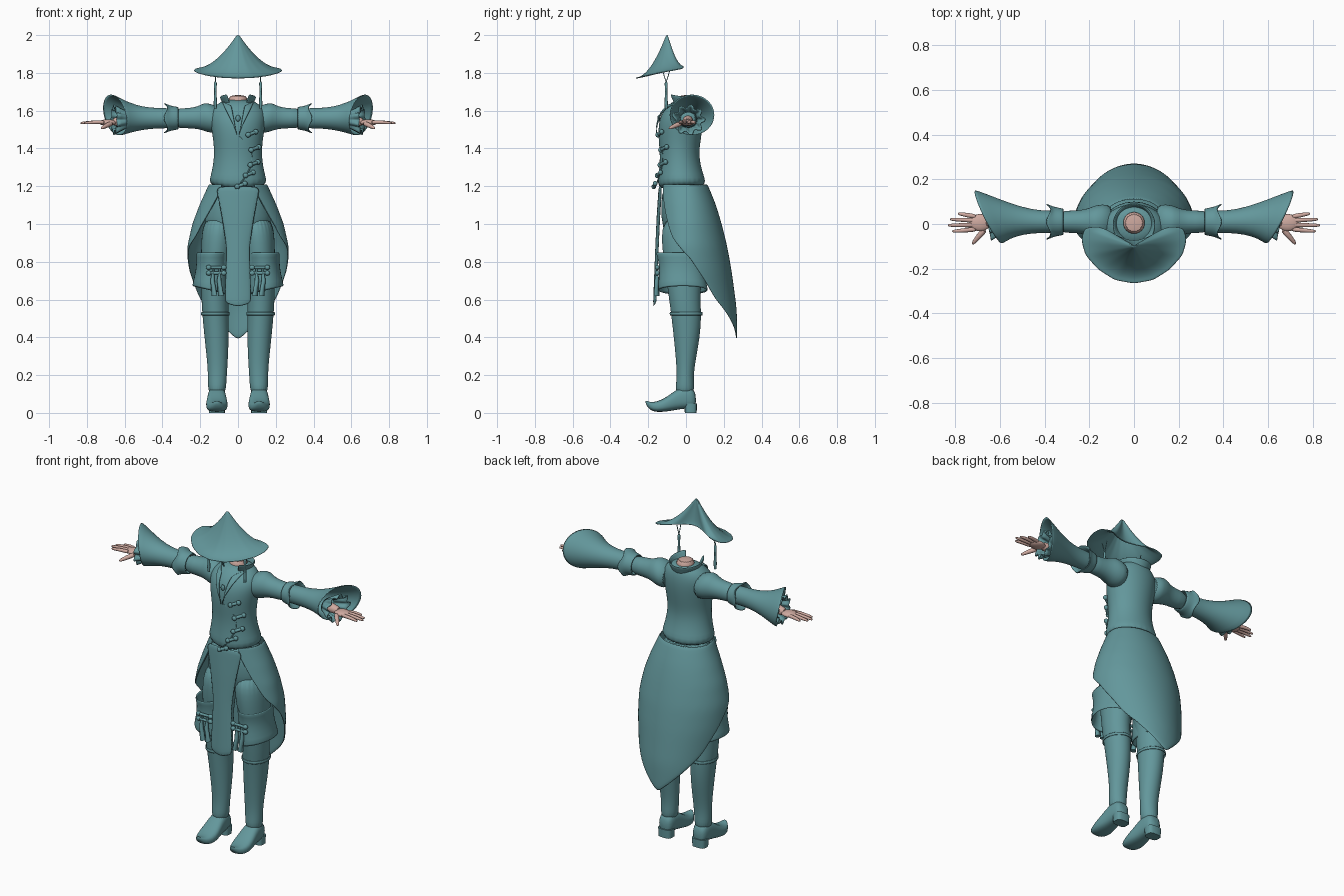
import bpy, bmesh, math
from mathutils import Vector

cube = bpy.data.objects.get("Cube")
if cube:
    bpy.data.objects.remove(cube)


def material(name, rgb):
    m = bpy.data.materials.new(name)
    m.use_nodes = True
    m.diffuse_color = (*rgb, 1)
    m.node_tree.nodes["Principled BSDF"].inputs["Base Color"].default_value = (*rgb, 1)
    return m


TEAL = material("teal cloth", (0.125, 0.31, 0.33))
SKIN = material("skin", (0.62, 0.40, 0.35))
AXES = {"x": ((0, 1, 0), (0, 0, 1)), "y": ((1, 0, 0), (0, 0, 1)), "z": ((1, 0, 0), (0, 1, 0))}


def at(table, t):
    """Interpolate the columns of a table whose first column is t."""
    rows = sorted(table)
    t = min(max(t, rows[0][0]), rows[-1][0])
    for a, b in zip(rows, rows[1:]):
        if t <= b[0]:
            k = (t - a[0]) / (b[0] - a[0])
            return [p + (q - p) * k for p, q in zip(a[1:], b[1:])]


def ring(axis, centre, ra, rb, n=24, power=1):
    a, b = (Vector(v) for v in AXES[axis])
    pts = []
    for i in range(n):
        c, s = math.cos(math.tau * i / n), math.sin(math.tau * i / n)
        c, s = (math.copysign(abs(v) ** power, v) for v in (c, s))
        pts.append(Vector(centre) + a * ra * c + b * rb * s)
    return pts


def upright(z, cx, rx, front, back):
    return ring("z", (cx, (front + back) / 2, z), rx, (back - front) / 2)


def loft(bm, rows, wrap=True, caps=True):
    grid = [[bm.verts.new(p) for p in row] for row in rows]
    n = len(grid[0])
    for r, s in zip(grid, grid[1:]):
        for i in range(n if wrap else n - 1):
            j = (i + 1) % n
            bm.faces.new((r[i], r[j], s[j], s[i]))
    if wrap and caps:
        bm.faces.new(grid[0])
        bm.faces.new(grid[-1])


def tube(bm, pts, radii, n=10):
    pts = [Vector(p) for p in pts]
    rows = []
    for i, p in enumerate(pts):
        way = pts[min(i + 1, len(pts) - 1)] - pts[max(i - 1, 0)]
        turn = way.to_track_quat("Z", "Y")
        rows.append([p + turn @ q for q in ring("z", (0, 0, 0), radii[i], radii[i], n)])
    loft(bm, rows)


def ball(bm, centre, size):
    made = bmesh.ops.create_uvsphere(bm, u_segments=16, v_segments=10, radius=1)["verts"]
    for v in made:
        v.co = Vector(centre) + Vector(c * s for c, s in zip(v.co, size))


def finish(bm, name, mat=TEAL, mirror=False, solid=0, smooth=1):
    bmesh.ops.recalc_face_normals(bm, faces=bm.faces)
    for f in bm.faces:
        f.smooth = True
    mesh = bpy.data.meshes.new(name)
    bm.to_mesh(mesh)
    bm.free()
    mesh.set_sharp_from_angle(angle=math.radians(60))
    mesh.materials.append(mat)
    ob = bpy.data.objects.new(name, mesh)
    bpy.context.collection.objects.link(ob)
    if mirror:
        ob.modifiers.new("Mirror", "MIRROR").use_mirror_merge = False
    if solid:
        m = ob.modifiers.new("Solidify", "SOLIDIFY")
        m.thickness, m.offset = solid, 0
    if smooth:
        ob.modifiers.new("Subdivision", "SUBSURF").levels = smooth
        ob.modifiers[-1].render_levels = smooth


def lofted(name, rows, wrap=True, caps=True, **kw):
    bm = bmesh.new()
    loft(bm, rows, wrap, caps)
    finish(bm, name, **kw)


# Jacket body with a pointed front hem: height, half width, front, back
TORSO = [(1.19, .168, -.16, .12), (1.26, .142, -.145, .092), (1.36, .125, -.137, .066),
         (1.45, .132, -.147, .08), (1.53, .147, -.147, .09), (1.59, .15, -.128, .09),
         (1.635, .115, -.09, .08), (1.66, .065, -.05, .06)]
rows = [upright(z, 0, rx, f, b) for z, rx, f, b in TORSO]
for p in rows[0]:
    p.z -= .025 * max(0, -p.y / .16) ** 3
lofted("jacket_body", rows, smooth=2)


def chest(x, z, lift=.006):
    """Point just in front of the jacket."""
    rx, f, b = at(TORSO, z)
    return Vector((x, (f + b) / 2 - (b - f) / 2 * math.sqrt(max(0, 1 - (x / rx) ** 2)) - lift, z))


# Lapels, brooch, neck and standing collar
rows = []
for i in range(9):
    t = i / 8
    z = 1.64 - .17 * t
    rows.append([chest(x * (1 - t) + .004, z + d, .009) for x, d in ((.03, -.01), (.06, 0), (.085, .012))])
lofted("lapels", rows, wrap=False, mirror=True, solid=.008)
bm = bmesh.new()
ball(bm, chest(0, 1.56), (.013, .008, .017))
finish(bm, "brooch", smooth=0)
lofted("neck", [ring("z", (0, .005, z), r, r) for z, r in ((1.6, .055), (1.65, .048), (1.685, .05))], mat=SKIN)
rows = []
for k in range(5):
    row = []
    for i in range(-14, 15):
        a = math.radians(i * 10.5)
        flare = abs(i / 14) ** 2
        r = .07 + k * (.004 + .005 * flare)
        row.append((r * math.sin(a), .005 + r * math.cos(a), 1.62 + k * (.011 + .006 * flare)))
    rows.append(row)
lofted("collar", rows, wrap=False, solid=.008)

# Toggle fastenings down the front
bm = bmesh.new()
knots = [(.074, 1.48), (.09, 1.40), (.085, 1.32), (.06, 1.265), (.016, 1.206)]
for x, z in knots:
    ends = [chest(x + s * .02, z + s * .008, .012) for s in (-1, 1)]
    tube(bm, ends, (.009, .009))
    for e in ends:
        ball(bm, e, (.014, .012, .014))
finish(bm, "jacket_toggles", smooth=0)
bm = bmesh.new()
tube(bm, [chest(0, 1.47, .001)] + [chest(x - .01, z, .001) for x, z in knots[1:]], [.004] * 5)
finish(bm, "jacket_seam")

# Long tail coat skirt: height, half width, back, front
FLARE = [(1.21, .15, .11, .145), (1.1, .2, .155, .15), (1.0, .238, .185, .155), (.88, .265, .215, .16),
         (.75, .266, .238, .16), (.55, .245, .265, .16), (.39, .24, .268, .16)]
EDGE = [(0, .385), (10, .42), (30, .5), (53, .6), (66, .7), (85, .82), (118, .93), (134, 1.05), (146, 1.17)]
rows = []
for k in range(17):
    row = []
    for i in range(-24, 25):
        deg = i / 24 * 146
        z = 1.21 + (at(EDGE, abs(deg))[0] - 1.21) * k / 16
        w, back, front = at(FLARE, z)
        a = math.radians(deg)
        row.append((w * math.sin(a), (back if abs(deg) < 90 else front) * math.cos(a), z))
    rows.append(row)
lofted("coat_tail", rows, wrap=False, solid=.008)

# Narrow front panel
PANEL = [(1.2, .12, -.142), (1.05, .09, -.152), (.87, .063, -.16), (.56, .072, -.172)]
rows = []
for k in range(13):
    w, y = at(PANEL, 1.2 - .64 * k / 12)
    rows.append([(w * u, y + .015 * u * u, 1.2 - (.64 - .02 * abs(u)) * k / 12) for u in (-1, -.5, 0, .5, 1)])
lofted("front_panel", rows, wrap=False, solid=.008)

# Breeches and boot legs: height, centre, half width, front, back
lofted("breeches_hip", [upright(*r) for r in (
    (1.22, 0, .135, -.125, .095), (1.1, 0, .172, -.135, .13), (.98, 0, .185, -.13, .13), (.9, 0, .12, -.08, .08))])
lofted("legs", [upright(*r) for r in (
    (1.05, .095, .088, -.125, .12), (.9, .11, .087, -.132, .1), (.75, .12, .076, -.11, .085),
    (.6, .122, .072, -.09, .075), (.53, .12, .07, -.08, .082), (.4, .113, .065, -.065, .075),
    (.25, .108, .053, -.05, .045), (.17, .11, .049, -.05, .04), (.09, .112, .047, -.06, .048))], mirror=True, smooth=2)
lofted("boot_tops", [upright(*r) for r in (
    (.535, .12, .074, -.085, .086), (.515, .12, .074, -.084, .087))], caps=False, mirror=True, solid=.006)

# Flared knee cuffs, lower on the inner side
rows = [upright(*r) for r in ((.85, .138, .08, -.158, .085), (.8, .138, .076, -.138, .085),
                              (.73, .14, .083, -.138, .095), (.645, .146, .095, -.146, .115))]
for p in rows[-1]:
    p.z += (p.x - .146) * .25
lofted("knee_cuffs", rows, caps=False, mirror=True, solid=.01)
bm = bmesh.new()
for z in (.77, .74):
    ends = [(x, -.152, z) for x in (.075, .155)]
    tube(bm, ends, (.008, .008))
    for e in ends:
        ball(bm, e, (.015, .012, .013))
for x in (.095, .13):
    tube(bm, [(x, -.15, .77), (x + .005, -.155, .7), (x - .005, -.155, .62)], (.006, .012, .016))
finish(bm, "knee_ties", mirror=True, smooth=0)

# Curled shoes and heels: depth, half width, underside, top
lofted("shoes", [ring("y", (.112, y, (lo + hi) / 2), w, (hi - lo) / 2, 20, .75) for y, w, lo, hi in (
    (.054, .03, .03, .1), (.03, .046, .025, .14), (-.03, .048, .02, .14), (-.08, .055, .01, .1),
    (-.13, .06, .004, .068), (-.175, .045, .006, .055), (-.2, .026, .025, .06), (-.215, .008, .05, .068))], mirror=True)
lofted("heels", [ring("z", (.112, .025, z), r, r * .75, 16, .6) for z, r in ((0, .042), (.05, .044))],
       mirror=True, smooth=0)

# Upper sleeves, elbow bands and bell sleeves: along arm, depth, height, radii
lofted("upper_sleeves", [ring("x", r[:3], *r[3:]) for r in (
    (.09, .01, 1.55, .08, .07), (.15, .01, 1.56, .078, .078), (.18, .01, 1.568, .072, .075),
    (.215, .01, 1.562, .055, .058), (.27, .01, 1.56, .05, .053), (.35, .01, 1.56, .05, .052))], mirror=True)
rows = [ring("x", (x, .01, 1.56), r, r) for x, r in ((.315, .056), (.342, .06), (.368, .066), (.384, .08))]
for p in rows[-1]:
    p.x += .012 * math.cos(4 * math.atan2(p.z - 1.56, p.y - .01))
lofted("elbow_bands", rows, caps=False, mirror=True, solid=.008)
rows = []
for x, cy, cz, ry, rz, slant in ((.34, .01, 1.56, .047, .05, 0), (.42, .01, 1.56, .046, .05, 0),
                                 (.5, .015, 1.56, .058, .056, .1), (.58, .024, 1.565, .085, .078, .3),
                                 (.655, .032, 1.578, .121, .11, .5)):
    loop = ring("x", (x, cy, cz), ry, rz)
    for p in loop:
        p.x += slant * (p.y - cy) + slant * .4 * (p.z - cz)
    rows.append(loop)
lofted("bell_sleeves", rows, caps=False, mirror=True, solid=.007)

# Wavy frills inside the sleeves
rows = []
for k in range(4):
    row = []
    for i in range(72):
        a = math.tau * i / 72
        r = .045 + .011 * k + .004 * k * math.cos(9 * a)
        row.append((.585 + .024 * k + .2 * r * math.cos(a), .012 + r * math.cos(a), 1.552 + r * .9 * math.sin(a)))
    rows.append(row)
lofted("sleeve_frills", rows, caps=False, mirror=True, solid=.006, smooth=0)

# Hands with four fingers and a thumb
bm = bmesh.new()
tube(bm, [(.56, .01, 1.55), (.62, .01, 1.545), (.67, .008, 1.538)], (.032, .027, .022), 14)
ball(bm, (.69, .006, 1.537), (.05, .04, .017))
for y, reach in ((.04, .79), (.018, .825), (-.005, .835), (-.028, .815)):
    tube(bm, [(.7, y * .8, 1.538), (.75, y, 1.54), (reach - .01, y * 1.15, 1.535), (reach, y * 1.15, 1.534)],
         (.012, .0105, .008, .004))
tube(bm, [(.665, -.02, 1.535), (.695, -.055, 1.522), (.72, -.085, 1.508), (.724, -.09, 1.506)],
     (.016, .013, .009, .004))
finish(bm, "hands", mat=SKIN, mirror=True)

# Pointed hat with a notched back brim: turn, x, y, z of the rim
RIM = [(0, 0, -.267, 1.772), (.15, .085, -.252, 1.775), (.3, .16, -.205, 1.785), (.45, .218, -.14, 1.8),
       (.58, .238, -.07, 1.813), (.7, .222, -.018, 1.823), (.82, .15, -.008, 1.835),
       (.92, .07, -.06, 1.845), (1, 0, -.078, 1.85)]
rows = []
for k in range(13):
    t = .015 + .985 * k / 12
    row = []
    for i in range(-20, 20):
        x, y, z = at(RIM, abs(i / 20))
        row.append((math.copysign(x, i) * t, -.1 + (y + .1) * t, z + (2.005 - z) * (1 - t) ** 1.9))
    rows.append(row)
bm = bmesh.new()
loft(bm, rows, caps=False)
bm.verts.ensure_lookup_table()
bm.faces.new(bm.verts[:40])
finish(bm, "hat", solid=.006)

# Hat cords ending in tassels
bm = bmesh.new()
for y in (-.125, -.085):
    tube(bm, [(.12, y, 1.815), (.12, -.105, 1.75)], (.0025, .0025), 6)
tube(bm, [(.12, -.105, z) for z in (1.755, 1.745, 1.7, 1.64, 1.61)], (.003, .008, .006, .009, .007), 8)
finish(bm, "hat_cords", mirror=True, smooth=0)
